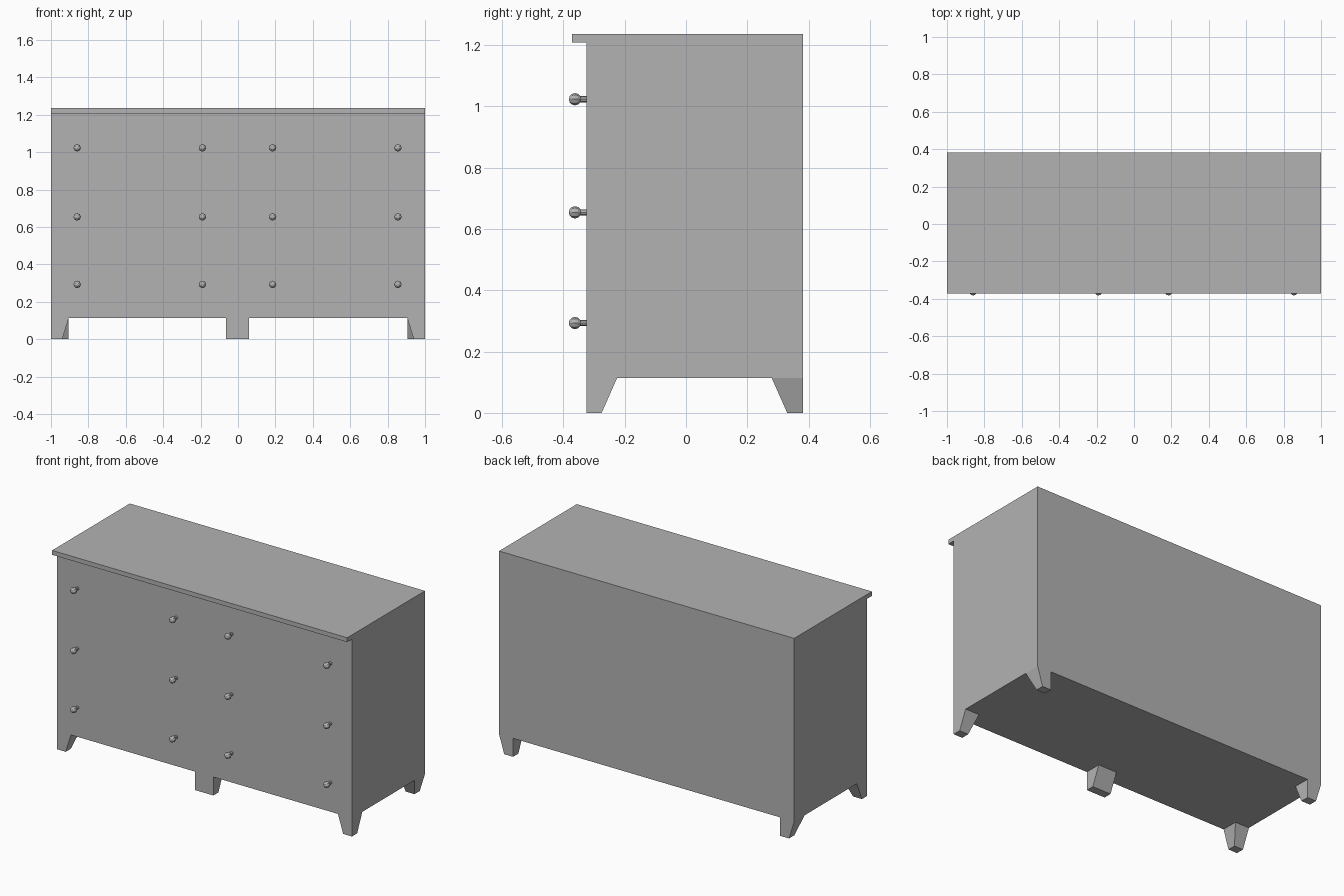
import bpy, bmesh
from math import pi
from mathutils import Matrix

if "Cube" in bpy.data.objects:
    bpy.data.objects.remove(bpy.data.objects["Cube"])

FRONT, BACK, FLOOR, TOP = -0.325, 0.381, 0.113, 1.235

# Mid grey finish shared by every part
grey = bpy.data.materials.new("grey_finish")
grey.diffuse_color = (0.45, 0.45, 0.45, 1)
grey.use_nodes = True
grey.node_tree.nodes["Principled BSDF"].inputs["Base Color"].default_value = grey.diffuse_color


def finish(bm, name):
    bmesh.ops.recalc_face_normals(bm, faces=bm.faces)
    mesh = bpy.data.meshes.new(name)
    bm.to_mesh(mesh)
    bm.free()
    mesh.materials.append(grey)
    obj = bpy.data.objects.new(name, mesh)
    bpy.context.collection.objects.link(obj)
    return obj


def extrude_profile(name, profile, x0, x1):
    """Sweep a (y, z) side profile along x."""
    bm = bmesh.new()
    face = bm.faces.new([bm.verts.new((x0, y, z)) for y, z in profile])
    new = bmesh.ops.extrude_face_region(bm, geom=[face])["geom"]
    verts = [g for g in new if isinstance(g, bmesh.types.BMVert)]
    bmesh.ops.translate(bm, verts=verts, vec=(x1 - x0, 0, 0))
    return finish(bm, name)


def foot(name, top, bottom):
    """Tapered block; top and bottom are (x0, x1, y0, y1) rectangles."""
    bm = bmesh.new()
    bmesh.ops.create_cube(bm, size=2)
    for v in bm.verts:
        x0, x1, y0, y1 = top if v.co.z > 0 else bottom
        v.co = (x1 if v.co.x > 0 else x0, y1 if v.co.y > 0 else y0,
                FLOOR if v.co.z > 0 else 0)
    return finish(bm, name)


def knob(name, x, z):
    """Faceted ball on a short stem, pointing forward."""
    bm = bmesh.new()
    turn = Matrix.Rotation(pi / 2, 4, 'X')
    bmesh.ops.create_uvsphere(bm, u_segments=8, v_segments=6, radius=0.02,
                              matrix=Matrix.Translation((x, -0.362, z)) @ turn)
    bmesh.ops.create_cone(bm, cap_ends=True, segments=8, radius1=0.01,
                          radius2=0.01, depth=0.03,
                          matrix=Matrix.Translation((x, -0.335, z)) @ turn)
    return finish(bm, name)


# Cabinet with the front lip of its top
extrude_profile("cabinet", [(FRONT, FLOOR), (BACK, FLOOR), (BACK, TOP),
                            (-0.371, TOP), (-0.371, 1.208), (FRONT, 1.208)], -1, 1)

# Corner feet, mirrored left to right
feet = [
    foot("front_feet", (0.905, 1, FRONT, -0.225), (0.94, 1, FRONT, -0.275)),
    foot("back_feet", (0.905, 1, 0.28, BACK), (0.905, 0.965, 0.33, BACK)),
]
for f in feet:
    f.modifiers.new("mirror", 'MIRROR')

# Middle front foot
foot("middle_foot", (-0.065, 0.06, FRONT, -0.225), (-0.065, 0.06, FRONT, -0.275))

# Drawer knobs
for row, z in enumerate((0.293, 0.654, 1.023)):
    for col, x in enumerate((-0.86, -0.19, 0.185, 0.855)):
        knob(f"knob_{row}_{col}", x, z)
